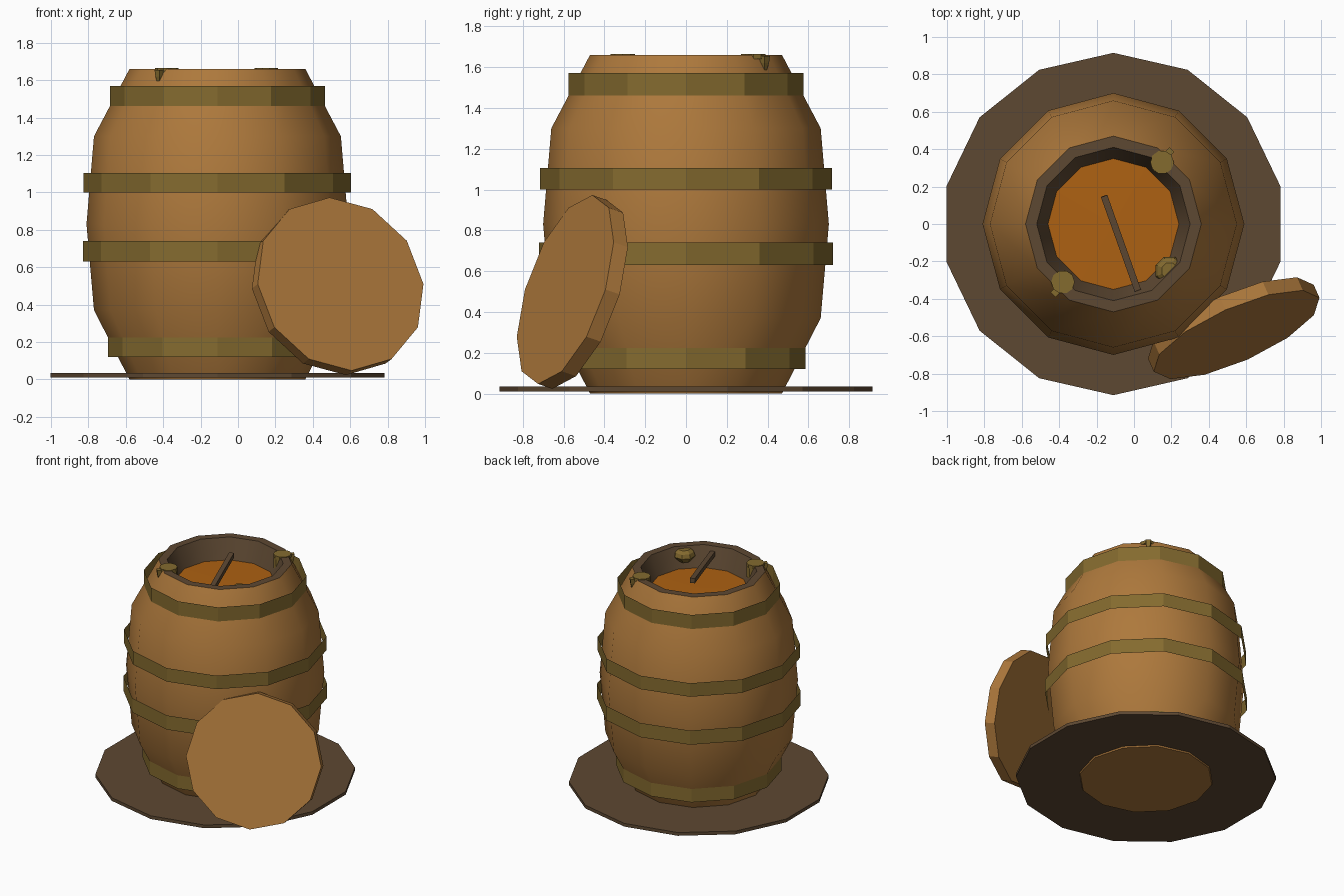
import bpy, math
from mathutils import Vector, Matrix

if "Cube" in bpy.data.objects:
    bpy.data.objects.remove(bpy.data.objects["Cube"])

CX = -0.11  # barrel axis


def material(name, rgb):
    m = bpy.data.materials.new(name)
    m.diffuse_color = (*rgb, 1)
    m.use_nodes = True
    m.node_tree.nodes["Principled BSDF"].inputs["Base Color"].default_value = m.diffuse_color
    return m


WOOD = material("wood", (0.42, 0.19, 0.045))
DARK = material("dark_wood", (0.11, 0.065, 0.032))
BRASS = material("brass", (0.23, 0.145, 0.028))
DRINK = material("drink", (0.42, 0.12, 0.006))


def mesh_object(name, verts, faces, mats, face_mats=None):
    me = bpy.data.meshes.new(name)
    me.from_pydata(verts, [], faces)
    for m in mats:
        me.materials.append(m)
    if face_mats:
        for p, i in zip(me.polygons, face_mats):
            p.material_index = i
    ob = bpy.data.objects.new(name, me)
    bpy.context.collection.objects.link(ob)
    return ob


def lathe(name, profile, sides, mats, strip_mats=None, cap_bottom=False, cap_top=False, turn=0):
    """Revolve (radius, z) points about the z axis."""
    verts, faces, fm = [], [], []
    for r, z in profile:
        for k in range(sides):
            a = turn + 2 * math.pi * k / sides
            verts.append((r * math.cos(a), r * math.sin(a), z))
    for i in range(len(profile) - 1):
        for k in range(sides):
            j = (k + 1) % sides
            faces.append((i * sides + k, i * sides + j, (i + 1) * sides + j, (i + 1) * sides + k))
            fm.append(strip_mats[i] if strip_mats else 0)
    n = len(profile) - 1
    if cap_bottom:
        faces.append(tuple(reversed(range(sides))))
        fm.append(0)
    if cap_top:
        faces.append(tuple(range(n * sides, (n + 1) * sides)))
        fm.append(0)
    return mesh_object(name, verts, faces, mats, fm)


def cylinder(name, r, z0, z1, sides, mat, turn=0):
    return lathe(name, [(r, z0), (r, z1)], sides, [mat], None, True, True, turn)


# Barrel body with open rim and sloping dark inner wall
body = lathe("barrel_body",
             [(0.47, 0), (0.66, 0.37), (0.70, 0.83), (0.66, 1.30), (0.47, 1.66),
              (0.41, 1.66), (0.35, 1.51)],
             12, [WOOD, DARK], [0, 0, 0, 0, 1, 1], cap_bottom=True)
body.location.x = CX
bpy.context.view_layer.objects.active = body
body.select_set(True)
bpy.ops.object.shade_smooth_by_angle(angle=math.radians(35))

# Drink surface
drink = lathe("drink_surface", [(0.35, 1.51), (0.001, 1.515)], 12, [DRINK], cap_top=True)
drink.location.x = CX

# Ground plate
plate = cylinder("ground_plate", 0.915, 0.01, 0.035, 14, DARK, math.pi / 2)
plate.location.x = CX

# Open metal hoops
for i, (r, z0, z1) in enumerate([(0.585, 0.12, 0.23), (0.72, 0.63, 0.74),
                                 (0.715, 1.0, 1.105), (0.575, 1.46, 1.57)]):
    hoop = lathe(f"hoop_{i + 1}", [(r, z0), (r, z1)], 12, [BRASS])
    hoop.location.x = CX

# Lid leaning against the barrel
n = Vector((0.388, -0.871, 0.30)).normalized()
u = Vector((0, 0, 1)).cross(n).normalized()
v = n.cross(u)
lid = cylinder("lid", 0.485, -0.04, 0.04, 12, WOOD, 0)
lid.matrix_world = Matrix.Translation((0.533, -0.557, 0.498)) @ Matrix((u, v, n)).transposed().to_4x4()

# Stirring stick
a, b = Vector((0.02, -0.355, 1.61)), Vector((-0.16, 0.15, 1.64))
stick = cylinder("stirring_stick", 0.0255, -(b - a).length / 2, (b - a).length / 2, 4, DARK, math.pi / 4)
stick.matrix_world = Matrix.Translation((a + b) / 2) @ (b - a).to_track_quat('Z', 'Y').to_matrix().to_4x4()

# Two taps hooked on the rim: cap, stem inside, drip spike outside
for i, (x, y, sx, sy) in enumerate([(0.15, 0.33, 0.19, 0.385), (-0.38, -0.31, -0.42, -0.365)]):
    cap = cylinder(f"tap_cap_{i + 1}", 0.063, 1.64, 1.665, 10, BRASS)
    cap.location = (x, y, 0)
    stem = cylinder(f"tap_stem_{i + 1}", 0.05, 1.56, 1.64, 8, BRASS)
    d = Vector((x - CX, y, 0)).normalized()
    stem.location = (x - 0.015 * d.x, y - 0.015 * d.y, 0)
    spike = lathe(f"tap_spike_{i + 1}", [(0.006, 1.57), (0.022, 1.62), (0.026, 1.655)],
                  4, [BRASS], None, True, True)
    spike.location = (sx, sy, 0)

# Faceted knob on the inner wall
knob = lathe("rim_knob", [(0.05, -0.05), (0.08, -0.01), (0.07, 0.02), (0.045, 0.04)],
             8, [BRASS], None, True, True, math.pi / 8)
knob.location = (0.19, -0.25, 1.605)
